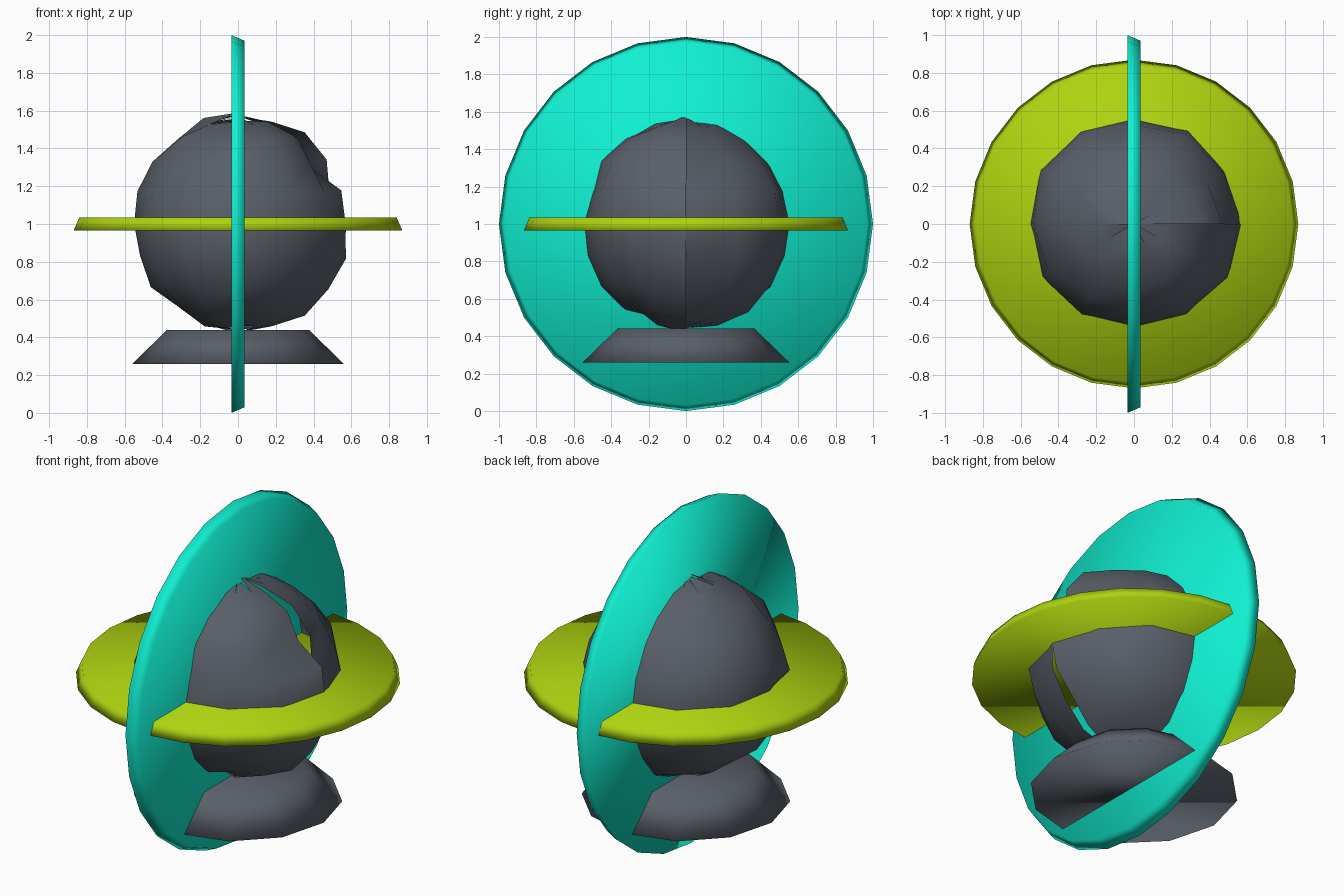
import bpy, math, random

if "Cube" in bpy.data.objects:
    bpy.data.objects.remove(bpy.data.objects["Cube"])
random.seed(4)


def material(name, rgb):
    m = bpy.data.materials.new(name)
    m.diffuse_color = (*rgb, 1)
    m.use_nodes = True
    m.node_tree.nodes["Principled BSDF"].inputs["Base Color"].default_value = m.diffuse_color
    return m


slate = material("slate", (0.10, 0.115, 0.14))
teal = material("teal", (0.005, 0.87, 0.64))
lime = material("lime", (0.42, 0.65, 0.005))


def frustum(name, sides, r1, r2, depth, loc, mat, rot=(0, 0, 0)):
    """Closed tapered disc with smooth shading."""
    bpy.ops.mesh.primitive_cone_add(vertices=sides, radius1=r1, radius2=r2, depth=depth,
                                    location=loc, rotation=rot)
    ob = bpy.context.object
    ob.name = name
    ob.data.materials.append(mat)
    bpy.ops.object.shade_smooth()
    return ob


# Tapered discs: upright, level, and the pedestal
frustum("upright_disc", 24, 1.0, 0.97, 0.07, (0, 0, 1), teal, (0, math.pi / 2, 0))
frustum("level_disc", 24, 0.87, 0.84, 0.07, (0, 0, 1), lime)
frustum("pedestal", 12, 0.56, 0.375, 0.18, (0, 0, 0.35), slate)

# Bumpy globe: radii from top to bottom at key meridians, with an open seam on +x
SEGS, ROWS = 12, 10
radii = {
    0: [.57, .57, .60, .58, .51, .58, .57, .53, .55, .57, .56],
    3: [.56, .56, .55, .55, .55, .56, .56, .57, .59, .58, .55],
    6: [.59, .59, .55, .56, .56, .55, .545, .57, .54, .57, .56],
    9: [.57, .57, .56, .57, .53, .55, .56, .57, .57, .53, .54],
    12: [.55, .55, .55, .49, .575, .57, .60, .59, .60, .57, .54],
}
verts, faces = [], []
for c in range(SEGS + 1):
    az = 2 * math.pi * c / SEGS
    for r in range(ROWS + 1):
        rad = radii[c][r] if c in radii else random.uniform(.545, .58)
        pol = math.pi * r / ROWS
        verts.append((rad * math.sin(pol) * math.cos(az),
                      rad * math.sin(pol) * math.sin(az),
                      1 + rad * math.cos(pol)))
for c in range(SEGS):
    for r in range(ROWS):
        a, b = c * (ROWS + 1) + r, (c + 1) * (ROWS + 1) + r
        if r == 0:
            faces.append((a, a + 1, b + 1))
        elif r == ROWS - 1:
            faces.append((a, a + 1, b))
        else:
            faces += [(a, a + 1, b), (a + 1, b + 1, b)]
mesh = bpy.data.meshes.new("globe")
mesh.from_pydata(verts, [], faces)
mesh.materials.append(slate)
mesh.shade_smooth()
mesh.validate()
globe = bpy.data.objects.new("globe", mesh)
bpy.context.collection.objects.link(globe)
